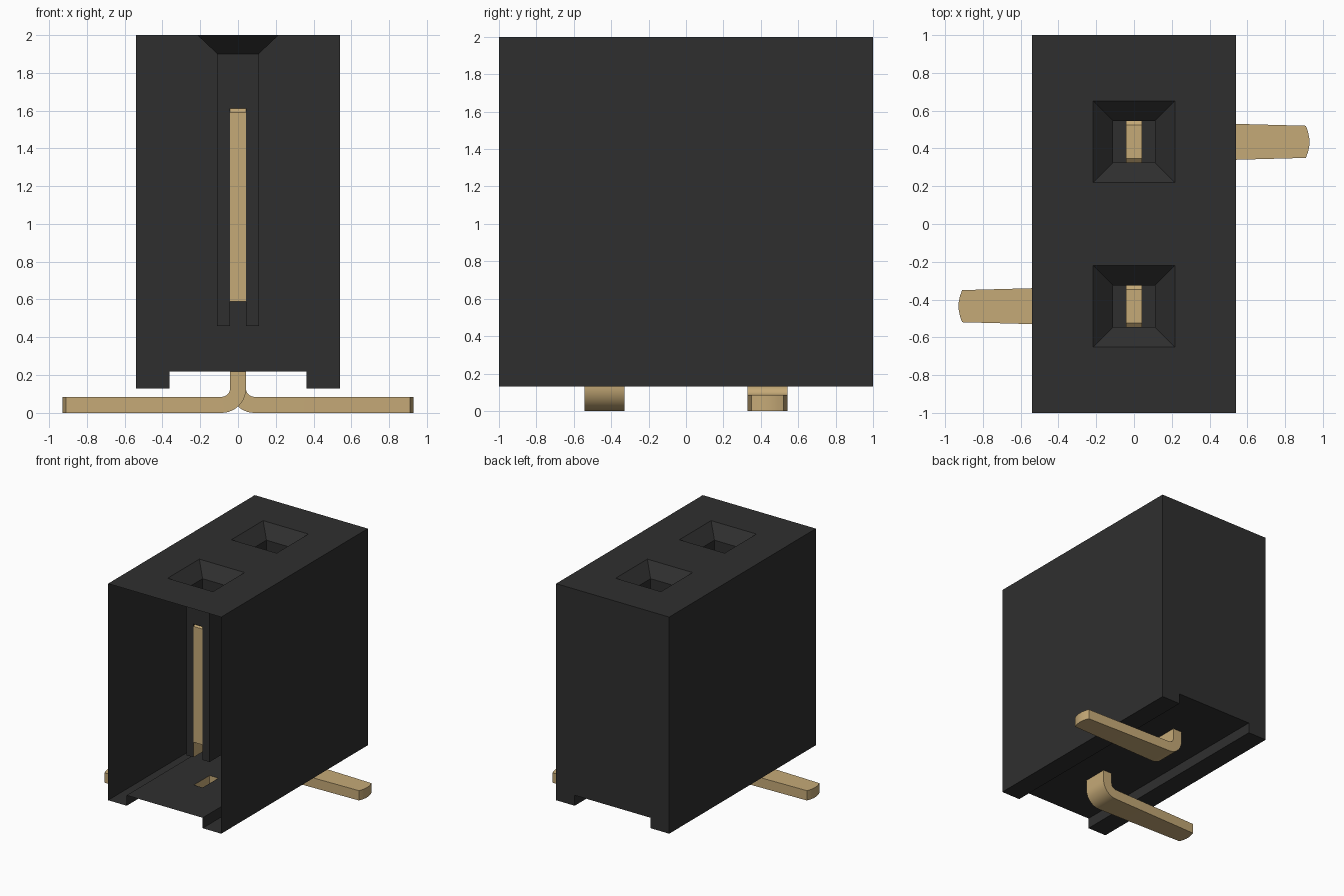
import bpy, bmesh, math

if "Cube" in bpy.data.objects:
    bpy.data.objects.remove(bpy.data.objects["Cube"], do_unlink=True)


def material(name, rgb):
    m = bpy.data.materials.new(name)
    m.use_nodes = True
    m.diffuse_color = (*rgb, 1)
    m.node_tree.nodes["Principled BSDF"].inputs["Base Color"].default_value = (*rgb, 1)
    return m


BLACK = material("black plastic", (0.028, 0.028, 0.028))
GOLD = material("gold metal", (0.56, 0.40, 0.185))

# Main dimensions
W, D, TOP, BASE, FLOOR = 0.54, 1.0, 2.0, 0.13, 0.22
RAIL = 0.363                          # inner edge of the foot rails
PITCH = 0.435                         # socket centres at y = +-PITCH
MOUTH, PIT = 0.216, 0.11              # half sizes of funnel mouth and socket
FUNNEL_Z, PIT_Z = 1.9, 0.46
PIN_T, PIN_W = 0.042, 0.107           # pin half thickness (x) and half width (y)
PIN_LOW, PIN_SHOULDER, PIN_TOP = 0.59, 1.59, 1.61


def face(bm, pts):
    return bm.faces.new([bm.verts.new(p) for p in pts])


def finish(bm, name, mat, smooth=False):
    bmesh.ops.remove_doubles(bm, verts=bm.verts, dist=1e-5)
    bmesh.ops.recalc_face_normals(bm, faces=bm.faces)
    me = bpy.data.meshes.new(name)
    bm.to_mesh(me)
    bm.free()
    me.materials.append(mat)
    ob = bpy.data.objects.new(name, me)
    bpy.context.collection.objects.link(ob)
    if smooth:
        bpy.ops.object.select_all(action="DESELECT")
        ob.select_set(True)
        bpy.context.view_layer.objects.active = ob
        bpy.ops.object.shade_smooth_by_angle(angle=math.radians(30))
    return ob


def plate_with_holes(bm, z, half_x, hx, hy):
    """Horizontal plate with one rectangular hole around each socket centre."""
    xs = [-half_x, -hx, hx, half_x]
    ys = [-D, -PITCH - hy, -PITCH + hy, PITCH - hy, PITCH + hy, D]
    for i in range(3):
        for j in range(5):
            if i == 1 and j in (1, 3):
                continue
            a, b, c, d = xs[i], xs[i + 1], ys[j], ys[j + 1]
            face(bm, [(a, c, z), (b, c, z), (b, d, z), (a, d, z)])


# Housing: thin shell, open at the front, with two rails underneath
bm = bmesh.new()
outline = [(-W, TOP), (-W, BASE), (-RAIL, BASE), (-RAIL, FLOOR),
           (RAIL, FLOOR), (RAIL, BASE), (W, BASE), (W, TOP)]
for i, ((x0, z0), (x1, z1)) in enumerate(zip(outline, outline[1:])):
    if i != 3:                        # the floor is made as a plate with slots
        face(bm, [(x0, -D, z0), (x1, -D, z1), (x1, D, z1), (x0, D, z0)])
face(bm, [(x, D, z) for x, z in outline])
plate_with_holes(bm, TOP, W, MOUTH, MOUTH)
plate_with_holes(bm, FLOOR, RAIL, PIN_T, PIN_W)
finish(bm, "housing", BLACK)


def socket(name, yc):
    """Funnel and square pit, with slots in the walls where the pin shows."""
    bm = bmesh.new()

    def ring(h, z):
        return [(-h, yc - h, z), (h, yc - h, z), (h, yc + h, z), (-h, yc + h, z)]
    mouth, neck, end = ring(MOUTH, TOP), ring(PIT, FUNNEL_Z), ring(PIT, PIT_Z)
    for i in range(4):
        j = (i + 1) % 4
        face(bm, [mouth[i], mouth[j], neck[j], neck[i]])
        if i in (1, 3):
            face(bm, [neck[i], neck[j], end[j], end[i]])
    for s in (-1, 1):
        y = yc + s * PIT
        for a, b, z in ((-PIT, -PIN_T, PIT_Z), (-PIN_T, PIN_T, PIN_TOP), (PIN_T, PIT, PIT_Z)):
            face(bm, [(a, y, z), (b, y, z), (b, y, FUNNEL_Z), (a, y, FUNNEL_Z)])
        # pit bottom on each side of the pin
        face(bm, [(s * PIN_T, yc - PIT, PIT_Z), (s * PIT, yc - PIT, PIT_Z),
                  (s * PIT, yc + PIT, PIT_Z), (s * PIN_T, yc + PIT, PIT_Z)])
    return finish(bm, name, BLACK)


def contact(name, yc):
    """Upright blade inside the socket, with a bevelled top."""
    bm = bmesh.new()
    t, w, n = PIN_T, PIT, PIT - 0.022
    for s in (-1, 1):
        face(bm, [(s * t, yc - w, PIT_Z), (s * t, yc + w, PIT_Z), (s * t, yc + w, PIN_SHOULDER),
                  (s * t, yc + n, PIN_TOP), (s * t, yc - n, PIN_TOP), (s * t, yc - w, PIN_SHOULDER)])
        rim = [(w, PIN_LOW), (w, PIN_SHOULDER), (n, PIN_TOP)]
        for (y0, z0), (y1, z1) in zip(rim, rim[1:]):
            face(bm, [(-t, yc + s * y0, z0), (t, yc + s * y0, z0),
                      (t, yc + s * y1, z1), (-t, yc + s * y1, z1)])
    face(bm, [(-t, yc - n, PIN_TOP), (t, yc - n, PIN_TOP), (t, yc + n, PIN_TOP), (-t, yc + n, PIN_TOP)])
    return finish(bm, name, GOLD)


def leg(name, yc, side):
    """Stem below the floor, bent sideways into a tapered foot."""
    bm = bmesh.new()
    cx, cz, r_in, r_out = 0.087, 0.13, 0.045, 0.13
    # stations: inner point, outer point, half width
    st = [((PIN_T, FLOOR), (-PIN_T, FLOOR), PIN_W)]
    for k in range(11):
        a = math.pi + k / 10 * math.pi / 2
        c, s = math.cos(a), math.sin(a)
        st.append(((cx + r_in * c, cz + r_in * s), (cx + r_out * c, cz + r_out * s), PIN_W))
    for x, h in ((0.54, 0.095), (0.91, 0.085), (0.921, 0.055), (0.928, 0.02)):
        st.append(((x, cz - r_in), (x, 0), h))
    rings = [[bm.verts.new((side * p[0], yc + e * h, p[1]))
              for p, e in ((i, -1), (i, 1), (o, 1), (o, -1))] for i, o, h in st]
    for r0, r1 in zip(rings, rings[1:]):
        for i in range(4):
            j = (i + 1) % 4
            bm.faces.new([r0[i], r0[j], r1[j], r1[i]])
    bm.faces.new(rings[-1])
    return finish(bm, name, GOLD, smooth=True)


# Front pin turns to -x, back pin to +x
for label, s in (("front", -1), ("back", 1)):
    socket(label + "_socket", s * PITCH)
    contact(label + "_contact", s * PITCH)
    leg(label + "_leg", s * PITCH, s)
